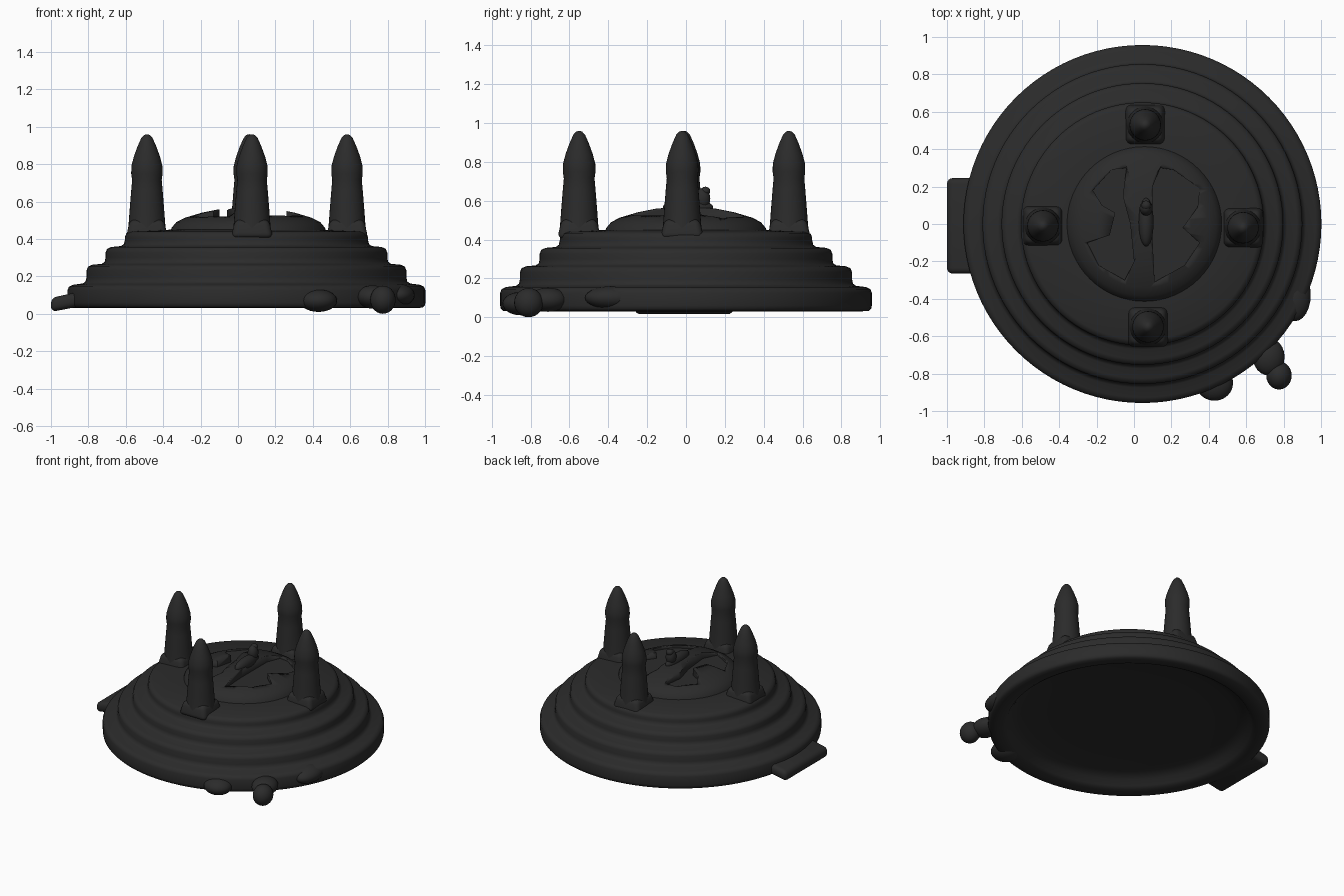
import bpy, bmesh, math
from mathutils import Vector

if "Cube" in bpy.data.objects:
    bpy.data.objects.remove(bpy.data.objects["Cube"])

CX = 0.045
mat = bpy.data.materials.new("charcoal")
mat.diffuse_color = (0.024, 0.024, 0.024, 1)
mat.use_nodes = True
mat.node_tree.nodes["Principled BSDF"].inputs["Base Color"].default_value = mat.diffuse_color


def finish(bm, name, angle=50):
    bmesh.ops.recalc_face_normals(bm, faces=bm.faces)
    me = bpy.data.meshes.new(name)
    bm.to_mesh(me)
    bm.free()
    ob = bpy.data.objects.new(name, me)
    bpy.context.collection.objects.link(ob)
    me.materials.append(mat)
    bpy.ops.object.select_all(action='DESELECT')
    ob.select_set(True)
    bpy.context.view_layer.objects.active = ob
    bpy.ops.object.shade_smooth_by_angle(angle=math.radians(angle))
    return ob


def lathe(name, profile, x, y, n, angle=50):
    bm = bmesh.new()
    vs = [bm.verts.new((x + r, y, z)) for r, z in profile]
    es = [bm.edges.new(p) for p in zip(vs, vs[1:])]
    bmesh.ops.spin(bm, geom=vs + es, cent=(x, y, 0), axis=(0, 0, 1),
                   angle=2 * math.pi, steps=n, use_duplicate=False)
    bmesh.ops.remove_doubles(bm, verts=bm.verts, dist=1e-5)
    return finish(bm, name, angle)


def block(name, loc, size, bevel, shape=None):
    bm = bmesh.new()
    bmesh.ops.create_cube(bm, size=1)
    for v in bm.verts:
        top = v.co.z > 0
        v.co = Vector([c * s for c, s in zip(v.co, size)])
        if shape:
            shape(v, top)
        v.co += Vector(loc)
    bmesh.ops.bevel(bm, geom=bm.edges[:], offset=bevel, segments=4,
                    profile=0.5, affect='EDGES')
    return finish(bm, name, 80)


def ball(name, loc, size):
    bm = bmesh.new()
    bmesh.ops.create_uvsphere(bm, u_segments=24, v_segments=14, radius=1)
    for v in bm.verts:
        v.co = Vector([c * s + l for c, s, l in zip(v.co, size, loc)])
    return finish(bm, name, 80)


# Stepped round base, hollowed slightly underneath
profile = [(0, 0.115), (0.5, 0.115), (0.74, 0.11), (0.81, 0.085), (0.835, 0.05), (0.86, 0.036), (0.90, 0.03)]
for r, z0, z1 in [(0.957, 0.03, 0.155), (0.855, 0.165, 0.262),
                  (0.753, 0.27, 0.357), (0.65, 0.365, 0.44)]:
    if z0 < 0.1:
        profile += [(r - 0.015, z0 + 0.003), (r - 0.003, z0 + 0.015)]
    else:   # soft inner corner at the foot of each upper step
        profile += [(r + 0.02, z0 - 0.003), (r + 0.005, z0 + 0.008)]
    profile += [(r, z0 + 0.03), (r, z1 - 0.03), (r - 0.008, z1 - 0.01), (r - 0.03, z1)]
profile += [(0.4, 0.45), (0, 0.45)]
lathe("stepped_base", profile, CX, 0, 96, 70)

# Low central dome with wing-shaped openings
dome = lathe("centre_dome", [(0, 0.43), (0.42, 0.43), (0.41, 0.46), (0.385, 0.49), (0.34, 0.513),
                             (0.25, 0.54), (0.15, 0.56), (0, 0.568)], CX + 0.01, 0, 64)
left_wing = [(-0.04, 0.30), (-0.12, 0.29), (-0.22, 0.18), (-0.17, 0.10), (-0.10, 0.06),
             (-0.13, -0.06), (-0.25, -0.10), (-0.19, -0.22), (-0.05, -0.30), (0.0, -0.2),
             (-0.02, 0.0), (-0.06, 0.15)]
right_wing = [(0.14, 0.30), (0.21, 0.29), (0.35, 0.19), (0.34, 0.09), (0.26, -0.02),
              (0.35, -0.10), (0.27, -0.22), (0.11, -0.31), (0.10, -0.1), (0.10, 0.2)]
bm = bmesh.new()
for pts in (left_wing, right_wing):
    f = bm.faces.new([bm.verts.new((x, y, 0.505)) for x, y in pts])
    g = bmesh.ops.extrude_face_region(bm, geom=[f])
    bmesh.ops.translate(bm, vec=(0, 0, 0.2),
                        verts=[v for v in g["geom"] if isinstance(v, bmesh.types.BMVert)])
cutter = finish(bm, "wing_cutter")
cutter.hide_render = True
cutter.hide_viewport = True
mod = dome.modifiers.new("openings", 'BOOLEAN')
mod.operation = 'DIFFERENCE'
mod.solver = 'EXACT'
mod.object = cutter

# Raised crest and knob in the middle
ball("centre_crest", (0.065, 0.01, 0.565), (0.04, 0.13, 0.045))
ball("centre_knob", (0.065, 0.085, 0.61), (0.035, 0.04, 0.055))
ball("knob_tip", (0.065, 0.1, 0.65), (0.025, 0.025, 0.022))

# Four pointed pillars on squarish feet
pillar = [(0, 0.42), (0.105, 0.42), (0.098, 0.48), (0.092, 0.56), (0.084, 0.66), (0.079, 0.715),
          (0.084, 0.75), (0.083, 0.79), (0.07, 0.84), (0.05, 0.895), (0.03, 0.94),
          (0.015, 0.956), (0, 0.96)]


def taper(v, top):
    if top:
        v.co.x *= 0.8
        v.co.y *= 0.8


for name, x, y in [("left", -0.487, -0.01), ("right", 0.583, -0.02),
                   ("back", 0.06, 0.53), ("front", 0.075, -0.55)]:
    lathe(name + "_pillar", pillar, x, y, 32, 70)
    block(name + "_pillar_foot", (x, y, 0.455), (0.225, 0.225, 0.1), 0.03, taper)


# Tab on the left edge, sloping down outwards
def slope(v, top):
    if v.co.x < 0:
        v.co.z -= 0.045 if top else 0.0
    elif not top:
        v.co.z += 0.04


block("left_tab", (-0.895, -0.01, 0.07), (0.21, 0.51, 0.12), 0.03, slope)

# Small lumps on the front right edge
ball("edge_knob", (0.775, -0.81, 0.075), (0.068, 0.075, 0.075))
ball("edge_knob_neck", (0.72, -0.71, 0.09), (0.085, 0.1, 0.062))
ball("edge_lump", (0.43, -0.85, 0.07), (0.1, 0.095, 0.06))
ball("side_lump", (0.86, -0.38, 0.1), (0.085, 0.14, 0.06))
